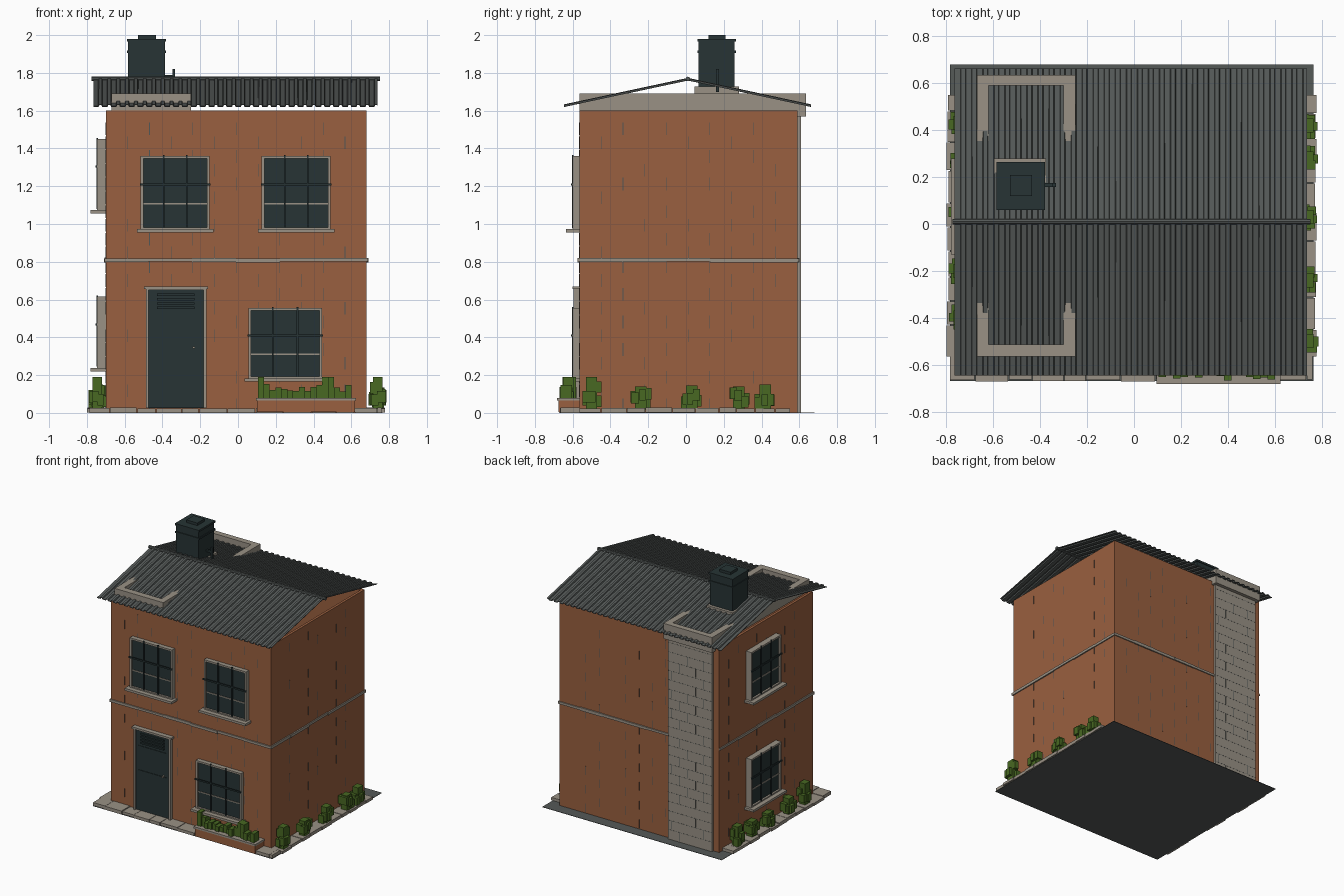
import bpy, bmesh, math, random
from mathutils import Matrix, Vector

if "Cube" in bpy.data.objects:
    bpy.data.objects.remove(bpy.data.objects["Cube"])
rng = random.Random(4)


def material(name, rgb):
    m = bpy.data.materials.new(name)
    m.use_nodes = True
    m.diffuse_color = (*rgb, 1)
    m.node_tree.nodes["Principled BSDF"].inputs["Base Color"].default_value = (*rgb, 1)
    return m


BRICK = material("brick", (0.32, 0.115, 0.05))
STONE = material("stone", (0.32, 0.285, 0.235))
SLATE = material("dark slate", (0.02, 0.034, 0.035))
ROOF = material("roof grey", (0.09, 0.1, 0.097))
LEAF = material("leaf green", (0.065, 0.14, 0.016))
JOINT = material("joint grey", (0.08, 0.095, 0.095))


def finish(name, bm, mat):
    bmesh.ops.recalc_face_normals(bm, faces=bm.faces)
    me = bpy.data.meshes.new(name)
    bm.to_mesh(me)
    bm.free()
    me.materials.append(mat)
    ob = bpy.data.objects.new(name, me)
    bpy.context.scene.collection.objects.link(ob)
    return ob


def part(name, mat, boxes):
    """One object from boxes given as (x0, x1, y0, y1, z0, z1)."""
    bm = bmesh.new()
    for x0, x1, y0, y1, z0, z1 in boxes:
        mid = Vector((x0 + x1, y0 + y1, z0 + z1)) / 2
        size = Matrix.Diagonal((abs(x1 - x0), abs(y1 - y0), abs(z1 - z0), 1))
        bmesh.ops.create_cube(bm, size=1, matrix=Matrix.Translation(mid) @ size)
    return finish(name, bm, mat)


# Wall extents
XL, XR, YF, YB, TOP = -0.70, 0.68, -0.565, 0.59, 1.60


# Boxes on a wall: u along it, d outward from it
def on_front(u0, u1, d0, d1, z0, z1):
    return (u0, u1, YF - d1, YF - d0, z0, z1)


def on_back(u0, u1, d0, d1, z0, z1):
    return (u0, u1, YB + d0, YB + d1, z0, z1)


def on_left(u0, u1, d0, d1, z0, z1):
    return (XL - d1, XL - d0, u0, u1, z0, z1)


def on_right(u0, u1, d0, d1, z0, z1):
    return (XR + d0, XR + d1, u0, u1, z0, z1)


# Ground sheet and hollow brick walls, open at the gables
part("ground_sheet", ROOF, [(-0.785, 0.765, -0.67, 0.68, 0, 0.003)])
T = 0.02
part("walls", BRICK, [
    (XL, XR, YF, YF + T, 0.003, TOP), (XL, XR, YB - T, YB, 0.003, TOP),
    (XL, XL + T, YF + T, YB - T, 0.003, TOP), (XR - T, XR, YF + T, YB - T, 0.003, TOP)])


# Staggered brick joints
def joints(place, u0, u1, step, base=0.0, course=0.073):
    out = []
    for row in range(int(TOP / course)):
        z = row * course + 0.01
        u = u0 + step * (0.5 if row % 2 else 1)
        while u < u1 - 0.02:
            if rng.random() < 0.75:
                out.append(place(u, u + 0.003, base, base + 0.0008, z, z + course - 0.006))
            u += step
    return out


part("brick_joints", JOINT,
     joints(on_front, XL, XR, 0.23) + joints(on_back, XL, XR, 0.23)
     + joints(on_left, YF, YB, 0.23) + joints(on_right, YF, YB, 0.23))

# Stone pilaster on the back wall
part("pilaster", STONE, [(-0.65, -0.27, YB, YB + 0.018, 0.003, TOP)])
part("pilaster_joints", JOINT, joints(on_back, -0.65, -0.27, 0.14, 0.018)
     + [on_back(-0.65, -0.27, 0.018, 0.0188, i * 0.073 + 0.004, i * 0.073 + 0.006)
        for i in range(1, 22)])


# Belt course of slightly uneven stones
def belt(place, u0, u1, n):
    w = (u1 - u0) / n
    return [place(u0 + i * w, u0 + (i + 1) * w, 0, 0.008 + 0.002 * (i % 2),
                  0.796 + rng.uniform(0, 0.006), 0.822 - rng.uniform(0, 0.006))
            for i in range(n)]


part("belt_course", STONE,
     belt(on_front, XL - 0.008, XR + 0.008, 6) + belt(on_back, -0.27, XR + 0.008, 5)
     + belt(on_left, YF, YB, 5) + belt(on_right, YF, YB, 5))


# Frame of two jambs and a head
def surround(place, u0, u1, z0, z1, d, w=0.014):
    return [place(u0, u0 + w, 0, d, z0, z1), place(u1 - w, u1, 0, d, z0, z1),
            place(u0 + w, u1 - w, 0, d, z1 - w, z1)]


def window(name, place, u0, u1, z0, z1, d=0.035):
    w, h = u1 - u0, z1 - z0
    part(name + "_frame", STONE, surround(place, u0, u1, z0, z1, d) + [
        place(u0 - 0.02, u1 + 0.02, 0, d + 0.035, z0 - 0.015, z0 + 0.003),
        place(u0, u1, 0, d, z0, z0 + 0.012)])
    part(name + "_glass", SLATE, [place(u0 + 0.01, u1 - 0.01, 0, d - 0.015, z0, z1 - 0.01)])
    part(name + "_muntin", STONE,
         [place(u0 + 0.014, u1 - 0.014, d - 0.015, d - 0.01, z0 + h * 0.34, z0 + h * 0.36)])
    bars = [place(u0 + w * k - 0.004, u0 + w * k + 0.004, d - 0.005, d + 0.004,
                  z0 + 0.01, z1 + 0.006) for k in (1 / 3, 2 / 3)]
    bars.append(place(u0 - 0.004, u1 + 0.004, d, d + 0.008, z0 + h * 0.6, z0 + h * 0.63))
    part(name + "_bars", SLATE, bars)


window("upper_window_a", on_front, -0.515, -0.15, 0.97, 1.36)
window("upper_window_b", on_front, 0.125, 0.49, 0.97, 1.36)
window("lower_window", on_front, 0.055, 0.445, 0.18, 0.555)
window("side_upper_window", on_left, -0.11, 0.26, 1.07, 1.45, 0.046)
window("side_lower_window", on_left, -0.11, 0.26, 0.235, 0.615, 0.046)

# Door with louvres, raised panels and knob
part("door_frame", STONE, surround(on_front, -0.487, -0.168, 0.025, 0.665, 0.03)
     + [on_front(-0.497, -0.158, 0, 0.036, 0.655, 0.67)])
part("door", SLATE, [on_front(-0.475, -0.18, 0, 0.015, 0.025, 0.655)])
part("door_louvres", SLATE, [on_front(-0.43, -0.23, 0.015, 0.024, z, z + 0.012)
                             for z in (0.55, 0.573, 0.596, 0.619)])
part("door_panels", SLATE, [on_front(-0.45, -0.205, 0.015, 0.019, a, b)
                            for a, b in ((0.05, 0.34), (0.355, 0.53))])
part("door_knob", STONE, [on_front(-0.24, -0.228, 0.015, 0.035, 0.34, 0.352)])


# Paving around three sides
def paving(place, u0, u1, d):
    out, u = [], u0
    while u < u1 - 0.01:
        e = min(u + rng.uniform(0.09, 0.15), u1)
        out.append(place(u, e - 0.004, 0, d - rng.uniform(0, 0.012), 0.002,
                         rng.uniform(0.022, 0.029)))
        u = e
    return out


part("paving", STONE, paving(on_front, -0.785, 0.765, 0.108)
     + paving(on_left, YF, 0.555, 0.1) + paving(on_right, YF, 0.555, 0.1))

# Planter under the lower window
part("planter", BRICK, [(0.1, 0.62, -0.675, YF, 0.005, 0.066)])
part("planter_rim", STONE, [(0.095, 0.625, -0.682, YF, 0.066, 0.08)])
plants = []
for i in range(16):
    x, h = 0.105 + i * 0.031, rng.uniform(0.03, 0.075)
    if i in (0, 11, 12):
        h = 0.11
    y = -0.625 + rng.uniform(-0.015, 0.015)
    plants.append((x, x + 0.032, y - 0.03, y + 0.03, 0.075, 0.08 + h))
part("planter_plants", LEAF, plants)


# Blocky bushes along both sides
def bush(name, x, y, h):
    boxes = [(x - 0.025, x + 0.025, y - 0.03, y + 0.03, 0.02, h)]
    for i in range(6):
        a = i * math.tau / 6 + rng.uniform(-0.3, 0.3)
        cx, cy = x + 0.026 * math.cos(a), y + 0.036 * math.sin(a)
        cz, s = rng.uniform(0.35, 0.8) * h, rng.uniform(0.015, 0.024)
        boxes.append((cx - s, cx + s, cy - s, cy + s, cz - 0.035, cz + 0.025))
    part(name, LEAF, boxes)


for i, (y, h) in enumerate(((-0.5, 0.19), (-0.24, 0.14), (0.03, 0.145), (0.28, 0.14), (0.42, 0.15))):
    bush(f"right_bush_{i}", 0.74, y, h)
for i, (y, h) in enumerate(((-0.4, 0.19), (-0.2, 0.15), (0.06, 0.13), (0.25, 0.14), (0.43, 0.17))):
    bush(f"left_bush_{i}", -0.745, y, h)

# Corrugated roof slopes
RIDGE_Y, RIDGE_Z, EAVE_Z = 0.01, 1.762, 1.622
RX0, RX1, RIBS = -0.765, 0.742, 32


def slope(name, eave_y):
    bm = bmesh.new()
    pitch, last = (RX1 - RX0) / RIBS, None
    for i in range(RIBS):
        for f, up in ((0, 0), (0.55, 0), (0.62, 0.009), (0.93, 0.009)):
            x = RX0 + (i + f) * pitch
            pair = [bm.verts.new((x, RIDGE_Y, RIDGE_Z + up)), bm.verts.new((x, eave_y, EAVE_Z + up))]
            if last:
                bm.faces.new((last[0], last[1], pair[1], pair[0]))
            last = pair
    ob = finish(name, bm, ROOF)
    mod = ob.modifiers.new("thickness", "SOLIDIFY")
    mod.thickness, mod.offset = 0.005, 0


slope("front_roof", -0.645)
slope("back_roof", 0.662)
bm = bmesh.new()
bmesh.ops.create_cone(bm, cap_ends=True, segments=8, radius1=0.012, radius2=0.012, depth=RX1 - RX0 + 0.02,
                      matrix=Matrix.Translation(((RX0 + RX1) / 2, RIDGE_Y, 1.768)) @ Matrix.Rotation(math.pi / 2, 4, "Y"))
finish("ridge_cap", bm, ROOF)

# Stone parapet frame rising through the roof
part("parapet", STONE, [
    (-0.67, -0.62, YF, 0.635, TOP, 1.69), (-0.30, -0.25, YF, 0.635, TOP, 1.69),
    (-0.62, -0.30, YF, YF + 0.05, TOP, 1.69), (-0.62, -0.30, 0.59, 0.635, TOP, 1.69),
    (-0.67, -0.25, YB, 0.635, 1.57, TOP)])

# Chimney with bands, cap and side pipe
part("chimney_base", STONE, [(-0.597, -0.375, 0.045, 0.28, 1.66, 1.728)])
part("chimney", SLATE, [
    (-0.582, -0.386, 0.066, 0.258, 1.72, 1.97), (-0.587, -0.38, 0.06, 0.264, 1.905, 1.918),
    (-0.587, -0.38, 0.06, 0.264, 1.965, 1.98), (-0.53, -0.435, 0.12, 0.21, 1.98, 2.0)])
part("chimney_pipe", SLATE, [(-0.386, -0.335, 0.158, 0.174, 1.776, 1.79),
                             (-0.347, -0.333, 0.158, 0.174, 1.70, 1.82)])
